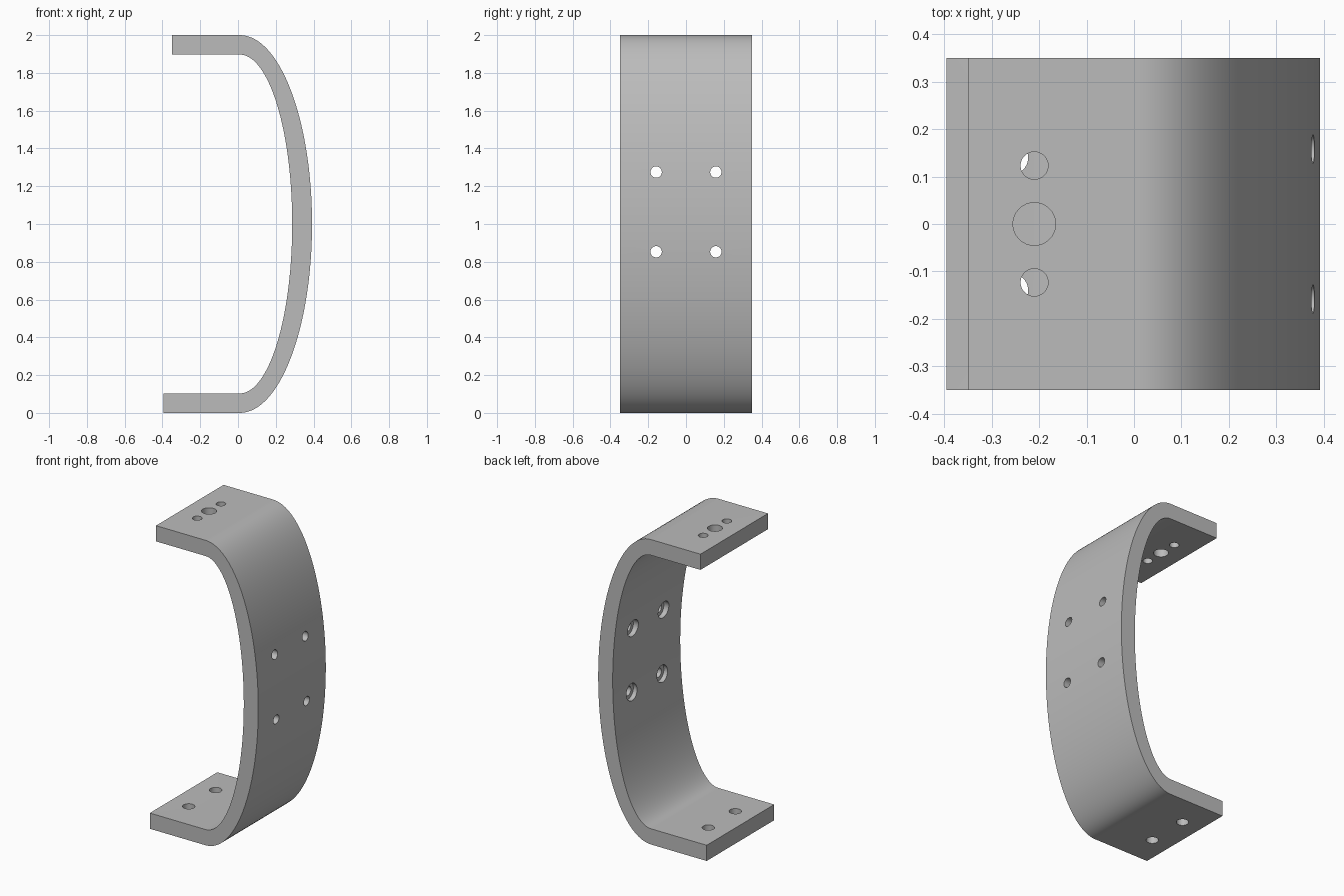
import bpy, bmesh, math
from mathutils import Matrix

cube = bpy.data.objects.get("Cube")
if cube:
    bpy.data.objects.remove(cube, do_unlink=True)

HALF_WIDTH = 0.35
BEND_X = 0.01
SEGMENTS = 64

grey = bpy.data.materials.new("plain grey")
grey.use_nodes = True
colour = (0.5, 0.5, 0.5, 1)
grey.diffuse_color = colour
grey.node_tree.nodes["Principled BSDF"].inputs["Base Color"].default_value = colour


def mesh_object(name, bm):
    mesh = bpy.data.meshes.new(name)
    bm.to_mesh(mesh)
    bm.free()
    mesh.materials.append(grey)
    obj = bpy.data.objects.new(name, mesh)
    bpy.context.collection.objects.link(obj)
    return obj


def wall_line(a, b):
    """Top arm end, half-ellipse bend, bottom arm end."""
    arc = [(BEND_X + a * math.sin(math.pi * i / SEGMENTS),
            1 + b * math.cos(math.pi * i / SEGMENTS)) for i in range(SEGMENTS + 1)]
    return [(-0.35, 1 + b)] + arc + [(-0.395, 1 - b)]


# Bracket: C-shaped strip extruded across its width
bm = bmesh.new()
outer, inner = ([bm.verts.new((x, -HALF_WIDTH, z)) for x, z in wall_line(a, b)]
                for a, b in ((0.382, 1.0), (0.277, 0.897)))
for i in range(len(outer) - 1):
    bm.faces.new((outer[i], outer[i + 1], inner[i + 1], inner[i]))
ext = bmesh.ops.extrude_face_region(bm, geom=bm.faces[:], use_keep_orig=True)
moved = [v for v in ext["geom"] if isinstance(v, bmesh.types.BMVert)]
bmesh.ops.translate(bm, verts=moved, vec=(0, 2 * HALF_WIDTH, 0))
bmesh.ops.recalc_face_normals(bm, faces=bm.faces[:])
bracket = mesh_object("bracket", bm)


def drill(name, centre, radius, depth, axis="Z"):
    """Cut a round hole of the given depth centred on a point."""
    bm = bmesh.new()
    turn = Matrix.Rotation(math.pi / 2, 4, "Y") if axis == "X" else Matrix()
    bmesh.ops.create_cone(bm, cap_ends=True, segments=32, radius1=radius, radius2=radius,
                          depth=depth, matrix=Matrix.Translation(centre) @ turn)
    cutter = mesh_object(name, bm)
    cutter.hide_render = True
    mod = bracket.modifiers.new(name, "BOOLEAN")
    mod.operation, mod.solver, mod.object = "DIFFERENCE", "EXACT", cutter
    bpy.ops.object.modifier_apply(modifier=name)
    bpy.data.objects.remove(cutter, do_unlink=True)


bpy.context.view_layer.objects.active = bracket
bracket.select_set(True)

# Arm holes, then counterbored holes in the curved wall
drill("top_centre_hole", (-0.21, 0, 1.95), 0.045, 0.3)
for side in (-1, 1):
    drill("top_side_hole", (-0.21, side * 0.123, 1.95), 0.029, 0.3)
    drill("bottom_hole", (-0.26, side * 0.14, 0.05), 0.037, 0.3)
    for z in (0.853, 1.275):
        drill("wall_hole", (0.33, side * 0.158, z), 0.03, 0.4, "X")
        drill("wall_counterbore", (0.22, side * 0.158, z), 0.055, 0.18, "X")

bpy.ops.object.shade_smooth_by_angle(angle=math.radians(30))
